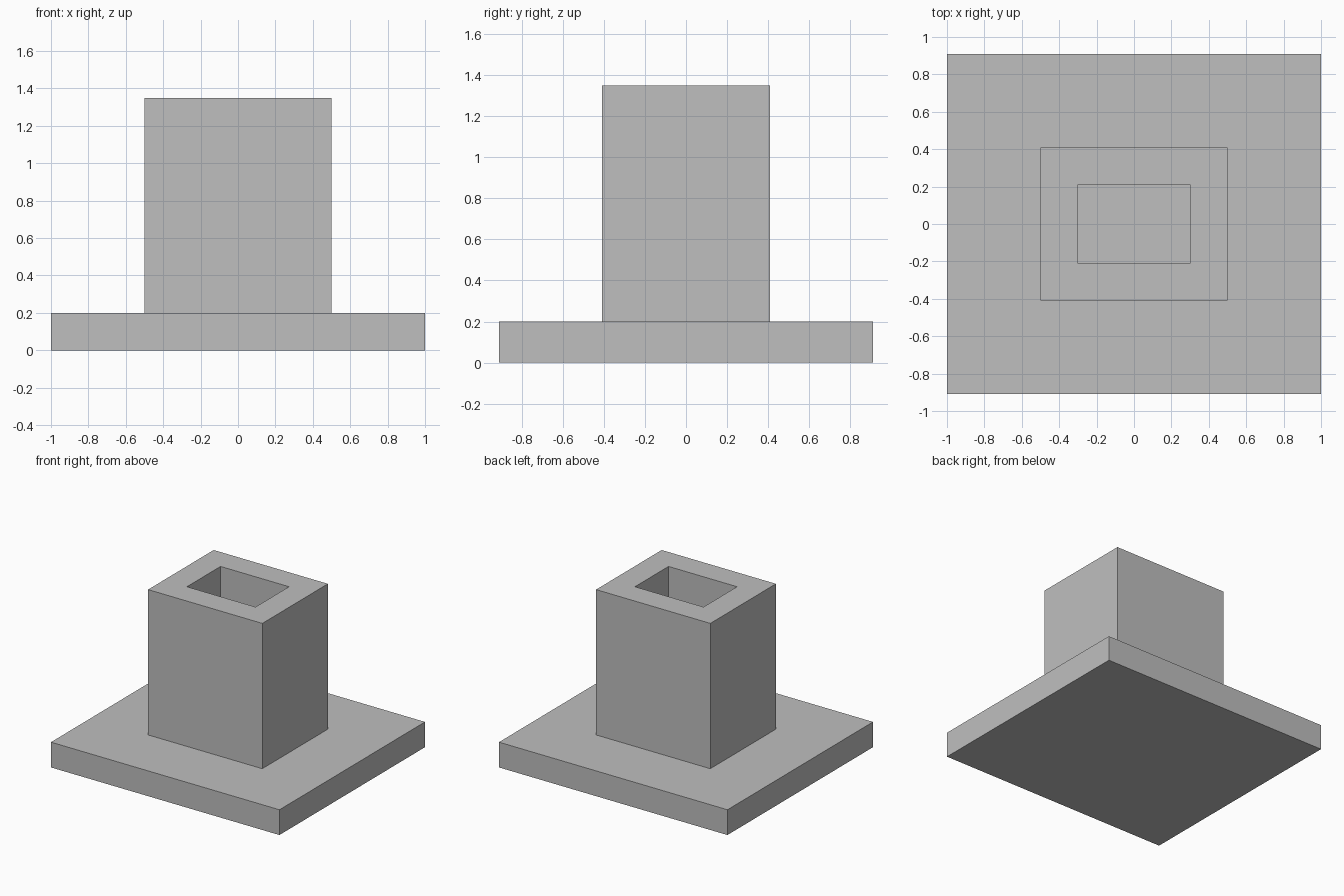
import bpy
import bmesh
from mathutils import Matrix, Vector

cube = bpy.data.objects.get("Cube")
if cube:
    bpy.data.objects.remove(cube, do_unlink=True)

# Single plain grey
grey = bpy.data.materials.new("plain grey")
grey.use_nodes = True
colour = (0.52, 0.52, 0.52, 1)
grey.diffuse_color = colour
grey.node_tree.nodes["Principled BSDF"].inputs["Base Color"].default_value = colour


def box(size, bottom):
    """Return a bmesh box centred on the z axis, standing at the given height."""
    bm = bmesh.new()
    place = Matrix.Translation((0, 0, bottom + size[2] / 2)) @ Matrix.Diagonal((*size, 1))
    bmesh.ops.create_cube(bm, size=1, matrix=place)
    return bm


def finish(bm, name):
    bmesh.ops.recalc_face_normals(bm, faces=bm.faces)
    mesh = bpy.data.meshes.new(name)
    bm.to_mesh(mesh)
    bm.free()
    mesh.materials.append(grey)
    obj = bpy.data.objects.new(name, mesh)
    bpy.context.collection.objects.link(obj)
    return obj


base_height = 0.2
column_height = 1.15
wall = 0.2

# Flat base plate
finish(box((2, 1.82, base_height), 0), "base_plate")

# Hollow column: open tube whose shaft reaches down to the plate
bm = box((1, 0.82, column_height), base_height)
bm.normal_update()
top = max(bm.faces, key=lambda f: f.normal.z)
bottom = min(bm.faces, key=lambda f: f.normal.z)
bmesh.ops.delete(bm, geom=[bottom], context="FACES_ONLY")
bmesh.ops.inset_region(bm, faces=[top], thickness=wall, use_even_offset=True)
shaft = bmesh.ops.extrude_discrete_faces(bm, faces=[top])["faces"]
bmesh.ops.translate(bm, verts=shaft[0].verts[:], vec=Vector((0, 0, -column_height)))
bmesh.ops.delete(bm, geom=shaft, context="FACES_ONLY")
finish(bm, "hollow_column")
